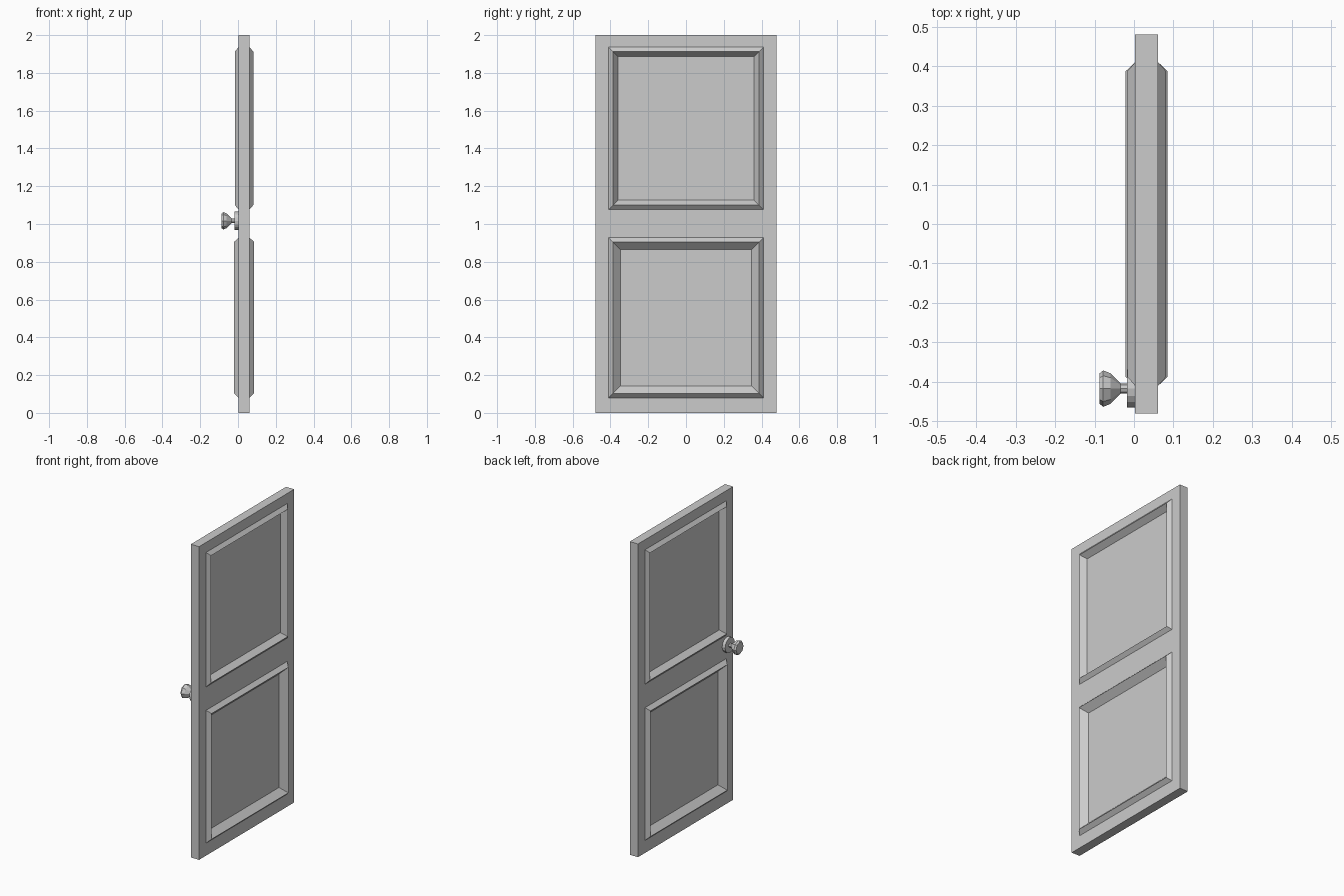
import bpy, bmesh
from math import cos, sin, pi

if "Cube" in bpy.data.objects:
    bpy.data.objects.remove(bpy.data.objects["Cube"])

MID, HALF = 0.032, 0.029        # slab centre plane in x, half thickness
YS = [-0.48, -0.41, 0.41, 0.48]
ZS = [0, 0.08, 0.928, 1.077, 1.936, 2.0]


def finish(name, bm):
    bmesh.ops.remove_doubles(bm, verts=bm.verts, dist=1e-5)
    bmesh.ops.recalc_face_normals(bm, faces=bm.faces)
    me = bpy.data.meshes.new(name)
    bm.to_mesh(me)
    bm.free()
    ob = bpy.data.objects.new(name, me)
    bpy.context.collection.objects.link(ob)
    return ob


def poly(bm, pts):
    bm.faces.new([bm.verts.new(p) for p in pts])


def rect(x, y0, y1, z0, z1):
    return [(x, y0, z0), (x, y1, z0), (x, y1, z1), (x, y0, z1)]


def bridge(bm, a, b):
    n = len(a)
    for i in range(n):
        j = (i + 1) % n
        poly(bm, [a[i], a[j], b[j], b[i]])


# Door slab with raised mouldings and sunk panels on both faces
bm = bmesh.new()
for s in (-1, 1):
    def X(h):
        return MID + s * (HALF + h)
    for i in range(3):
        for j in range(5):
            y0, y1, z0, z1 = YS[i], YS[i + 1], ZS[j], ZS[j + 1]
            if i == 1 and j in (1, 3):
                ridge, wide = (0.024, 0.062) if j == 1 else (0.02, 0.049)
                rings = [rect(X(h), y0 + d, y1 - d, z0 + d, z1 - d)
                         for d, h in ((0, 0), (0.023, ridge), (wide, -0.015))]
                bridge(bm, rings[0], rings[1])
                bridge(bm, rings[1], rings[2])
                poly(bm, rings[2])
            else:
                poly(bm, rect(X(0), y0, y1, z0, z1))
# Slab edges, split to match the face grid
xa, xb = MID - HALF, MID + HALF
for i in range(3):
    for z in (ZS[0], ZS[-1]):
        poly(bm, [(xa, YS[i], z), (xb, YS[i], z), (xb, YS[i + 1], z), (xa, YS[i + 1], z)])
for j in range(5):
    for y in (YS[0], YS[-1]):
        poly(bm, [(xa, y, ZS[j]), (xb, y, ZS[j]), (xb, y, ZS[j + 1]), (xa, y, ZS[j + 1])])
bmesh.ops.remove_doubles(bm, verts=bm.verts, dist=1e-5)
finish("door_panel", bm)


# Turned parts of the handle, lathed about the x axis
def lathe(name, profile, sides):
    bm = bmesh.new()
    rings = [[(x, -0.417 + r * cos(2 * pi * k / sides), 1.017 + r * sin(2 * pi * k / sides))
              for k in range(sides)] for x, r in profile]
    for a, b in zip(rings, rings[1:]):
        bridge(bm, a, b)
    poly(bm, rings[0])
    poly(bm, rings[-1])
    return finish(name, bm)


lathe("knob_rose", [(0.005, 0.048), (-0.018, 0.048)], 16)
lathe("door_knob", [(-0.015, 0.013), (-0.034, 0.013), (-0.06, 0.039),
                    (-0.078, 0.046), (-0.088, 0.038)], 8)
